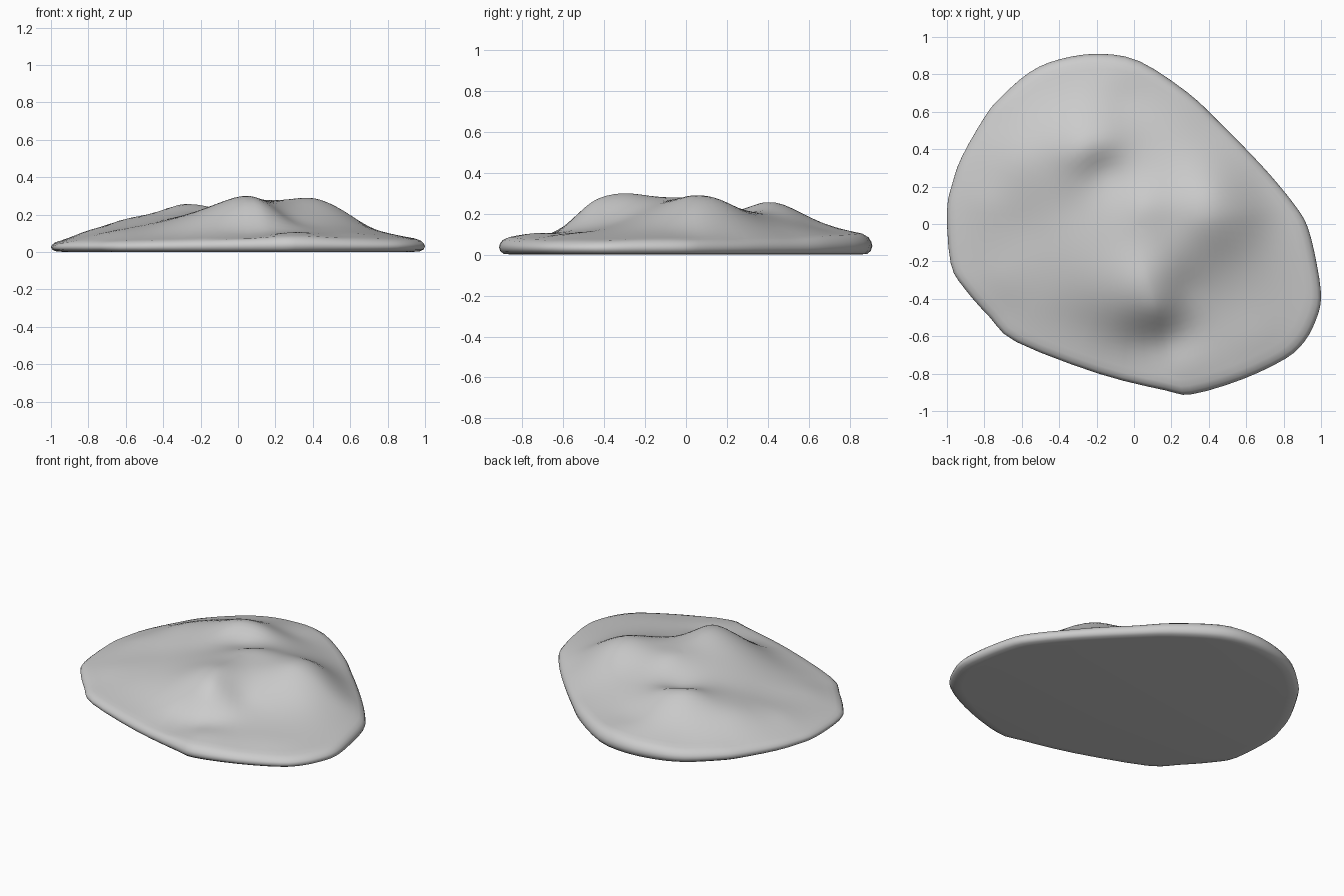
import bpy, bmesh, math

if "Cube" in bpy.data.objects:
    bpy.data.objects.remove(bpy.data.objects["Cube"])

# Rim outline seen from above: x, y, shoulder height
RIM = [(-.19, .91, .10), (.03, .87, .10), (.29, .70, .09), (.45, .55, .08), (.59, .41, .08),
       (.73, .26, .075), (.86, .10, .075), (.93, -.02, .075), (.98, -.23, .075), (1, -.40, .07),
       (.97, -.52, .07), (.91, -.63, .07), (.81, -.72, .07), (.58, -.83, .075), (.31, -.91, .085),
       (.17, -.89, .08), (-.19, -.80, .07), (-.63, -.63, .06), (-.77, -.50, .06), (-.91, -.34, .06),
       (-.98, -.21, .055), (-1, .07, .06), (-.97, .22, .065), (-.92, .36, .07), (-.80, .57, .075),
       (-.72, .67, .08), (-.56, .81, .085), (-.40, .88, .095)]

# Hills and hollows inside the rim: x, y, height
HILLS = [(.05, -.30, .30), (0, -.1, .275), (.05, .1, .275), (.2, 0, .275), (.40, .02, .285),
         (.42, .17, .26), (.2, .25, .23), (-.05, .25, .21), (-.28, .38, .255), (-.15, .43, .24),
         (-.17, .30, .205), (-.45, .3, .205), (-.45, .45, .20), (-.62, .35, .17), (-.8, .1, .115),
         (-.6, -.02, .135), (-.35, .08, .185), (-.2, -.15, .225), (-.4, -.3, .15), (-.7, -.3, .10),
         (-.1, -.45, .22), (.12, -.46, .25), (.05, -.63, .115), (-.3, -.55, .105), (.28, -.35, .18),
         (.28, -.74, .105), (.22, -.6, .115), (.45, -.5, .115), (.5, -.2, .18), (.7, -.05, .135),
         (.57, .07, .215), (.75, -.4, .10), (.65, -.62, .095), (.5, .3, .15), (.25, .5, .135),
         (-.05, .65, .135), (-.4, .65, .14), (-.1, .8, .115)]


def kernel(ax, ay, bx, by):
    return math.sqrt((ax - bx) ** 2 + (ay - by) ** 2 + .008)


def solve(a):
    n = len(a)
    for i in range(n):
        p = max(range(i, n), key=lambda r: abs(a[r][i]))
        a[i], a[p] = a[p], a[i]
        for r in range(i + 1, n):
            f = a[r][i] / a[i][i]
            a[r] = [u - f * v for u, v in zip(a[r], a[i])]
    w = [0] * n
    for i in reversed(range(n)):
        w[i] = (a[i][n] - sum(a[i][j] * w[j] for j in range(i + 1, n))) / a[i][i]
    return w


# Smooth height surface through all the control points
pts = [(x * .95, y * .95, h) for x, y, h in RIM] + HILLS
weights = solve([[kernel(x, y, u, v) for u, v, _ in pts] + [h] for x, y, h in pts])


def height(x, y):
    return sum(w * kernel(x, y, u, v) for w, (u, v, _) in zip(weights, pts))


def spline(a, b, c, d, t):
    return .5 * (2 * b + (c - a) * t + (2 * a - 5 * b + 4 * c - d) * t * t + (3 * b - a - 3 * c + d) * t ** 3)


outline = []
n = len(RIM)
for i in range(n):
    q = [RIM[(i + k) % n] for k in (-1, 0, 1, 2)]
    for t in (0, .33, .67):
        outline.append([spline(*[p[k] for p in q], t) for k in range(3)])

bm = bmesh.new()


def ring(scale, z):
    return [bm.verts.new((x * scale, y * scale, z(x, y, h))) for x, y, h in outline]


# Hilly top, rounded rim, slightly dished underside
RINGS = 24
rings = [ring(.95 * k / RINGS, lambda x, y, h, s=.95 * k / RINGS: height(x * s, y * s))
         for k in range(1, RINGS + 1)]
for s, f in ((.98, .84), (.995, .62), (1, .42), (.993, .2)):
    rings.append(ring(s, lambda x, y, h, f=f: h * f))
rings.append(ring(.975, lambda x, y, h: .004))
rings.append(ring(.93, lambda x, y, h: 0))
m = len(outline)
for a, b in zip(rings, rings[1:]):
    for i in range(m):
        j = (i + 1) % m
        bm.faces.new((a[i], a[j], b[j], b[i]))
peak = bm.verts.new((0, 0, height(0, 0)))
for i in range(m):
    bm.faces.new((peak, rings[0][i], rings[0][(i + 1) % m]))
bm.faces.new(rings[-1])
bmesh.ops.recalc_face_normals(bm, faces=bm.faces)

mesh = bpy.data.meshes.new("rock_mound")
bm.to_mesh(mesh)
bm.free()
rock = bpy.data.objects.new("rock_mound", mesh)
bpy.context.collection.objects.link(rock)
bpy.context.view_layer.objects.active = rock
rock.select_set(True)
bpy.ops.object.shade_smooth_by_angle(angle=math.radians(60))
